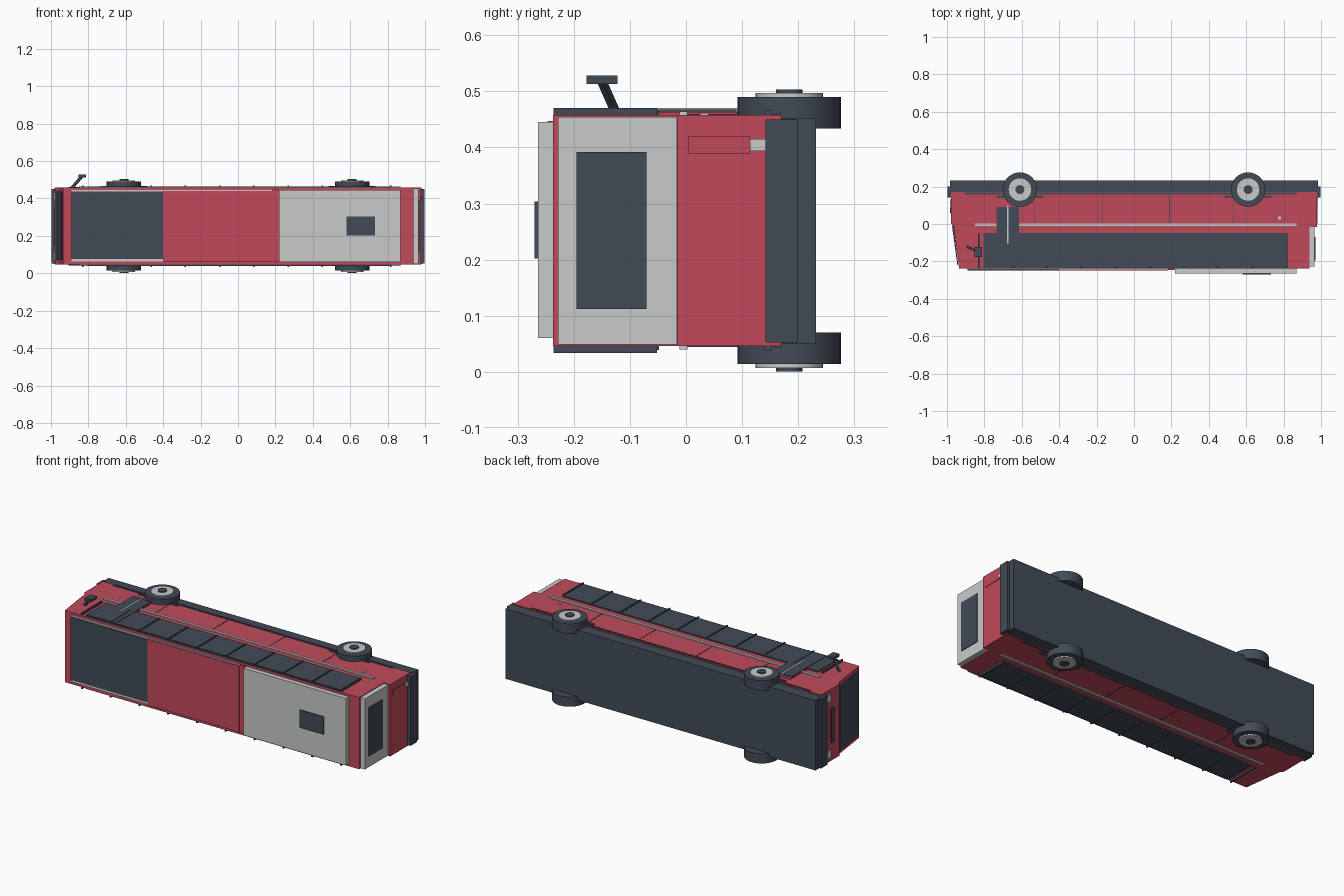
import bpy, bmesh, math
from mathutils import Vector

cube = bpy.data.objects.get("Cube")
if cube:
    bpy.data.objects.remove(cube, do_unlink=True)

MID = 0.252  # height of the mirror plane between the two flanks


def material(name, rgb):
    m = bpy.data.materials.new(name)
    m.use_nodes = True
    m.diffuse_color = (*rgb, 1)
    m.node_tree.nodes["Principled BSDF"].inputs["Base Color"].default_value = (*rgb, 1)
    return m


RED = material("red paint", (0.53, 0.068, 0.105))
DARK = material("dark slate", (0.055, 0.07, 0.095))
GREY = material("light grey", (0.58, 0.585, 0.59))


def finish(name, bm, mat):
    bmesh.ops.recalc_face_normals(bm, faces=bm.faces[:])
    mesh = bpy.data.meshes.new(name)
    bm.to_mesh(mesh)
    bm.free()
    mesh.materials.append(mat)
    ob = bpy.data.objects.new(name, mesh)
    bpy.context.collection.objects.link(ob)
    return ob


def prism(name, outline, z0, z1, mat):
    """Extrude an x-y outline from z0 to z1."""
    bm = bmesh.new()
    face = bm.faces.new([bm.verts.new((x, y, z0)) for x, y in outline])
    geom = bmesh.ops.extrude_face_region(bm, geom=[face])["geom"]
    top = [v for v in geom if isinstance(v, bmesh.types.BMVert)]
    bmesh.ops.translate(bm, verts=top, vec=(0, 0, z1 - z0))
    return finish(name, bm, mat)


def box(name, x, y, z, mat):
    return prism(name, [(x[0], y[0]), (x[1], y[0]), (x[1], y[1]), (x[0], y[1])], z[0], z[1], mat)


def flank(name, s, x, y, d, mat):
    """Box on one flank; d is its distance range from the middle plane."""
    return box(name, x, y, sorted((MID + s * d[0], MID + s * d[1])), mat)


def disc(name, s, x, y, radius, d, mat, segments=32):
    bm = bmesh.new()
    bmesh.ops.create_cone(bm, cap_ends=True, segments=segments, radius1=radius,
                          radius2=radius, depth=d[1] - d[0])
    bmesh.ops.translate(bm, verts=bm.verts[:], vec=(x, y, MID + s * sum(d) / 2))
    return finish(name, bm, mat)


# Body shell with slanted windscreen end and stepped rear
prism("body", [(-0.935, -0.237), (0.937, -0.237), (0.937, -0.015), (0.978, -0.015),
               (0.978, 0.17), (-0.978, 0.17), (-0.978, 0.005), (-0.965, -0.01)],
      0.046, 0.458, RED)

# Underfloor and bumpers
box("underfloor", (-0.972, 0.972), (0.165, 0.232), (0.05, 0.452), DARK)
for s in (-1, 1):
    end = "rear" if s > 0 else "front"
    box(end + "_bumper", sorted((s * 0.965, s * 0.998)), (0.142, 0.2), (0.052, 0.45), DARK)
    box(end + "_lower_bumper", sorted((s * 0.96, s * 0.985)), (0.19, 0.232), (0.05, 0.452), DARK)

# Roof panels
box("roof_base", (-0.89, 0.2), (-0.244, -0.23), (0.062, 0.446), GREY)
box("roof_front_panel", (-0.89, -0.4), (-0.249, -0.23), (0.076, 0.437), DARK)
box("roof_middle_panel", (-0.4, 0.182), (-0.249, -0.23), (0.061, 0.44), RED)
box("roof_rib", (0.182, 0.22), (-0.247, -0.23), (0.06, 0.447), RED)
box("roof_unit", (0.22, 0.87), (-0.264, -0.23), (0.06, 0.445), GREY)
box("roof_hatch", (0.58, 0.733), (-0.27, -0.26), (0.202, 0.304), DARK)

# Rear panel, window, lamps and flaps
box("rear_panel", (0.93, 0.966), (-0.228, -0.016), (0.049, 0.454), GREY)
box("rear_window", (0.96, 0.97), (-0.195, -0.07), (0.112, 0.392), DARK)
box("rear_flap", (0.975, 0.981), (0.004, 0.114), (0.389, 0.419), RED)
box("rear_lamp", (0.975, 0.984), (0.114, 0.142), (0.394, 0.415), GREY)

# Windscreen lying on the slanted nose
prism("windscreen", [(-0.94, -0.222), (-0.944, -0.222), (-0.973, -0.01), (-0.965, -0.005)],
      0.07, 0.438, DARK)
box("front_grille", (-0.985, -0.97), (0.06, 0.085), (0.15, 0.35), DARK)
for s in (-1, 1):
    flank("headlamp", s, (-0.985, -0.97), (0.085, 0.13), (0.14, 0.18), GREY)

# Parts shared by both flanks
for s in (-1, 1):
    flank("side_windows", s, (-0.805, 0.818), (-0.228, -0.048), (0.2, 0.213), DARK)
    for i in range(10):
        x = -0.83 + i * 0.183
        flank("window_pillar", s, (x - 0.004, x + 0.004), (-0.236, -0.052), (0.2, 0.218), DARK)
    flank("window_rail", s, (-0.805, 0.818), (-0.236, -0.224), (0.2, 0.209), DARK)
    flank("waist_stripe", s, (-0.85, 0.868), (-0.012, 0.003), (0.2, 0.212), GREY)
    flank("skirt_trim", s, (-0.905, 0.87), (0.157, 0.168), (0.2, 0.2095), DARK)
    for x in (-0.53, -0.17, 0.19, 0.53):
        flank("panel_seam", s, (x - 0.002, x + 0.002), (0.0, 0.155), (0.2, 0.2075), DARK)
    for x in (-0.61, 0.61):
        flank("arch_trim", s, (x - 0.125, x + 0.125), (0.14, 0.152), (0.2, 0.214), DARK)
        tyre = disc("tyre", s, x, 0.176 + 0.008, 0.092, (0.182, 0.238), DARK)
        hub = disc("wheel_rim", s, x, 0.184, 0.06, (0.23, 0.245), GREY)
        cap = disc("hub_cap", s, x, 0.184, 0.024, (0.24, 0.251), DARK, 16)
        for ob in (tyre, hub, cap):
            for p in ob.data.polygons:
                p.use_smooth = abs(p.normal.z) < 0.5

# Door on the upper flank
flank("door_frame", 1, (-0.738, -0.613), (-0.225, 0.108), (0.2, 0.211), RED)
flank("door", 1, (-0.735, -0.616), (-0.228, 0.09), (0.2, 0.2155), DARK)
flank("door_divider", 1, (-0.679, -0.672), (-0.105, 0.098), (0.2, 0.218), GREY)
flank("filler_cap", 1, (0.77, 0.786), (0.025, 0.04), (0.2, 0.2095), GREY)

# Mirror: slanted arm carrying a thin head
start, stop = Vector((-0.89, -0.122, 0.455)), Vector((-0.835, -0.15, 0.518))
bm = bmesh.new()
bmesh.ops.create_cube(bm, size=1)
bmesh.ops.scale(bm, verts=bm.verts[:], vec=(0.011, 0.014, (stop - start).length))
bm.transform((stop - start).to_track_quat("Z", "Y").to_matrix().to_4x4())
bmesh.ops.translate(bm, verts=bm.verts[:], vec=(start + stop) / 2)
finish("mirror_arm", bm, DARK)
box("mirror_head", (-0.852, -0.812), (-0.177, -0.122), (0.513, 0.528), DARK)
